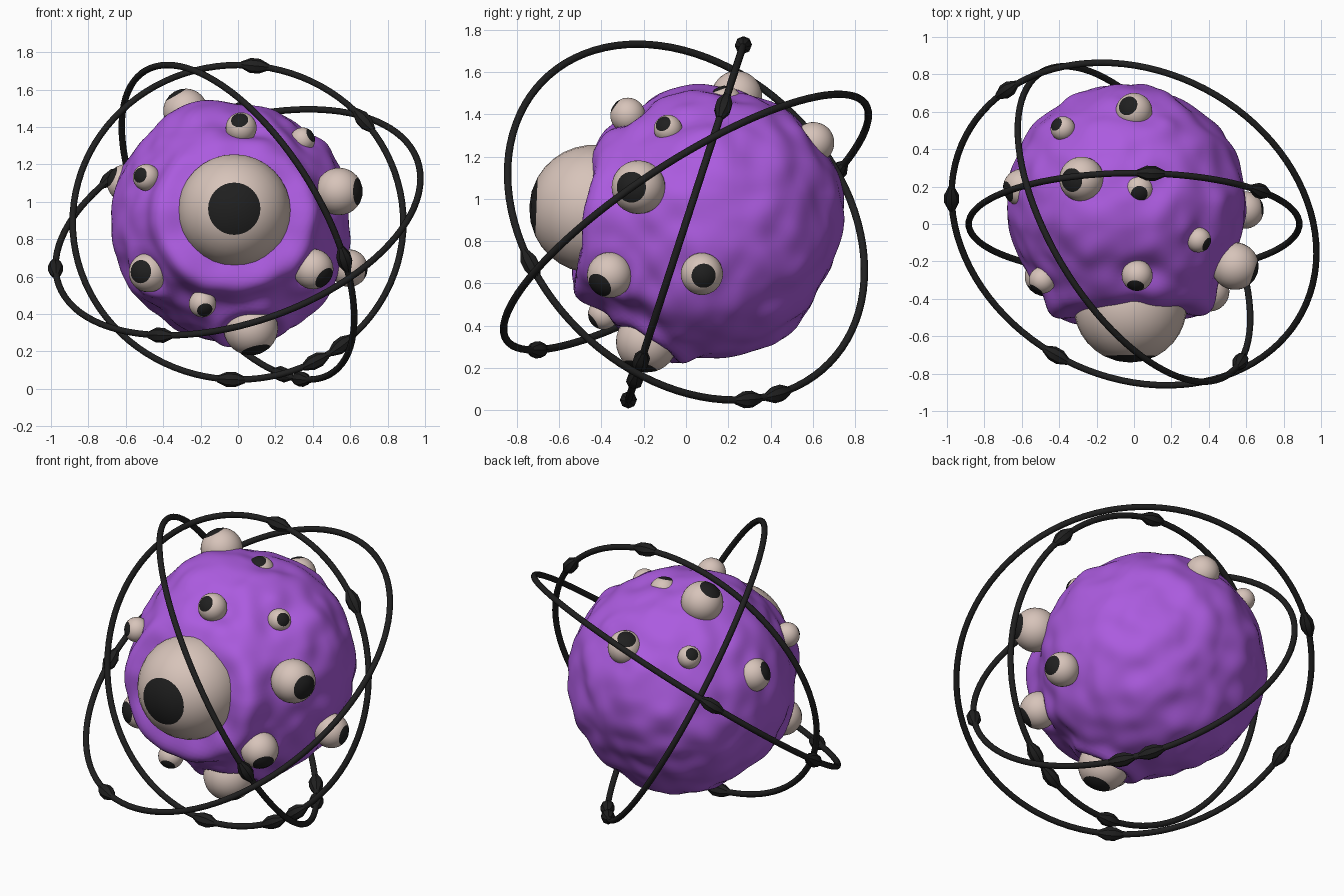
import bpy, bmesh, math
from mathutils import Vector, noise

if "Cube" in bpy.data.objects:
    bpy.data.objects.remove(bpy.data.objects["Cube"])


def material(name, rgb):
    m = bpy.data.materials.new(name)
    m.diffuse_color = (*rgb, 1)
    m.use_nodes = True
    m.node_tree.nodes["Principled BSDF"].inputs["Base Color"].default_value = m.diffuse_color
    return m


PURPLE = material("purple skin", (0.41, 0.105, 0.74))
CREAM = material("pale eye", (0.68, 0.55, 0.49))
BLACK = material("black", (0.014, 0.014, 0.014))


def finish(bm, name, mats, angle=180):
    me = bpy.data.meshes.new(name)
    bmesh.ops.recalc_face_normals(bm, faces=bm.faces)
    bm.to_mesh(me)
    bm.free()
    for m in mats:
        me.materials.append(m)
    ob = bpy.data.objects.new(name, me)
    bpy.context.collection.objects.link(ob)
    for p in me.polygons:
        p.use_smooth = True
    if angle < 180:
        me.set_sharp_from_angle(angle=math.radians(angle))
    return ob


def lathe(bm, profile, sides, centre, axis, painted=0):
    """Spin (radius, height) points round an axis; the first `painted` bands get slot 1."""
    rot = Vector(axis).to_track_quat('Z', 'Y')
    rows = []
    for r, h in profile:
        n = 1 if r < 1e-6 else sides
        rows.append([bm.verts.new(Vector(centre) + rot @ Vector(
            (r * math.cos(math.tau * i / sides), r * math.sin(math.tau * i / sides), h)))
            for i in range(n)])
    for k, (a, b) in enumerate(zip(rows, rows[1:])):
        for i in range(sides):
            j = (i + 1) % sides
            ring = [a[i % len(a)], a[j % len(a)], b[j % len(b)], b[i % len(b)]]
            f = bm.faces.new(list(dict.fromkeys(ring)))
            f.material_index = 1 if k < painted else 0


# Eyes: centre, radius, gaze direction, pupil half angle, swelling of the lid
EYES = [
    ("main_eye", (-0.02, -0.438, 0.952), 0.303, (0.0, -1, 0.04), 27.5, 0.085),
    ("right_upper_eye", (0.54, -0.225, 1.055), 0.127, (0.92, -0.31, 0.0), 35, 0.0),
    ("right_front_eye", (0.402, -0.36, 0.64), 0.108, (0.66, -0.53, -0.53), 35, 0.025),
    ("right_lower_eye", (0.594, 0.075, 0.645), 0.1, (0.98, 0.1, -0.1), 35, 0.0),
    ("left_front_eye", (-0.478, -0.28, 0.622), 0.106, (-0.48, -0.87, 0.05), 36, 0.03),
    ("low_front_eye", (-0.19, -0.39, 0.455), 0.073, (0.2, -0.8, -0.55), 35, 0.0),
    ("bottom_eye", (0.068, -0.185, 0.325), 0.146, (0.22, -0.25, -0.94), 33, 0.045),
    ("left_small_eye", (-0.49, -0.30, 1.13), 0.072, (-0.55, -0.8, 0.2), 35, 0.0),
    ("brow_eye", (0.017, -0.275, 1.395), 0.083, (-0.12, -0.8, 0.6), 34, 0.0),
    ("right_brow_eye", (0.345, -0.085, 1.33), 0.067, (0.75, -0.4, 0.42), 35, 0.0),
    ("crown_eye", (0.025, 0.185, 1.455), 0.08, (0.05, -0.35, 0.93), 34, 0.0),
    ("left_crown_eye", (-0.28, 0.24, 1.485), 0.12, (-0.5, -0.05, 0.85), 32, 0.0),
    ("back_eye", (0.0, 0.603, 1.265), 0.098, (-0.38, 0.35, 0.85), 33, 0.0),
    ("back_left_eye", (-0.38, 0.51, 1.27), 0.066, (-0.62, 0.4, 0.65), 34, 0.0),
    ("left_eye", (-0.60, 0.195, 1.10), 0.10, (-0.88, -0.25, 0.4), 34, 0.0),
]
for name, centre, r, gaze, pupil, _ in EYES:
    steps = 14
    angles = [0, pupil / 2, pupil] + [pupil + (180 - pupil) * i / steps for i in range(1, steps + 1)]
    prof = [(r * math.sin(math.radians(a)), r * math.cos(math.radians(a))) for a in angles]
    bm = bmesh.new()
    lathe(bm, prof, 32, centre, gaze, painted=2)
    finish(bm, name, [CREAM, BLACK])

# Broad lumps and hollows of the body: direction, height, width
LUMPS = [
    ((-0.3, -0.15, 0.95), 0.045, 0.32), ((0.82, 0.0, 0.57), 0.02, 0.25),
    ((0.1, 0.1, 1.0), -0.03, 0.25), ((0.1, -0.62, 0.78), -0.04, 0.22),
    ((0.6, -0.32, 0.7), -0.03, 0.2), ((0.0, 0.9, -0.42), -0.035, 0.35),
    ((0.7, -0.2, -0.68), 0.03, 0.28), ((-0.62, -0.2, -0.77), -0.02, 0.25),
    ((0.55, 0.82, 0.1), -0.025, 0.25), ((0.0, 1.0, 0.12), 0.012, 0.3),
    ((-0.2, 0.4, -0.87), 0.015, 0.3),
]
LUMPS = [(Vector(d).normalized(), h, w) for d, h, w in LUMPS]

# Lumpy body, swollen into a soft lid around the larger eyes, mostly below them
BODY = Vector((-0.04, 0.11, 0.89))
bm = bmesh.new()
bmesh.ops.create_icosphere(bm, subdivisions=6, radius=1)
for v in bm.verts:
    d = v.co.normalized()
    r = 0.64 + 0.022 * noise.noise(d * 4.5)
    for c, h, w in LUMPS:
        r += h * math.exp(-((d - c).length / w) ** 2)
    base = BODY + d * 0.642
    for _, c, er, _, _, lid in EYES:
        rim = (base - Vector(c)).length - er * 1.24
        upper = min(1, max(0, (base.z - c[2]) / er))
        r += lid * (1 - 0.6 * upper) * math.exp(-(rim / (0.035 + er * 0.13)) ** 2)
    v.co = BODY + d * r
finish(bm, "body", [PURPLE])

# Three orbit rings: radius, plane normal, points near which beads sit
CENTRE = Vector((0, 0, 0.89))
BEAD = [(0, -0.075), (0.017, -0.075), (0.04, -0.024), (0.04, 0.024), (0.017, 0.075), (0, 0.075)]
RINGS = [
    ("upright_ring", 0.884, (0, 0.951, -0.308),
     [(0.09, 0.27, 1.727), (0.685, 0.18, 1.444), (-0.037, -0.27, 0.053),
      (0.417, -0.24, 0.14), (0.57, -0.22, 0.21)]),
    ("steep_ring", 0.95, (0.756, 0.46, 0.465),
     [(0.58, -0.74, 0.695), (0.35, 0.30, 0.06), (0.236, 0.43, 0.085)]),
    ("tilted_ring", 1.015, (-0.276, -0.527, 0.803),
     [(-0.97, 0.15, 0.62), (-0.41, -0.69, 0.283), (-0.69, 0.73, 1.13)]),
]
for name, R, normal, beads in RINGS:
    n = Vector(normal).normalized()
    rot = n.to_track_quat('Z', 'Y')
    bpy.ops.mesh.primitive_torus_add(major_segments=96, minor_segments=12, major_radius=R,
                                     minor_radius=0.0175, location=CENTRE, rotation=rot.to_euler())
    ring = bpy.context.object
    ring.name = name
    ring.data.materials.append(BLACK)
    bpy.ops.object.shade_smooth()
    bm = bmesh.new()
    for p in beads:
        q = Vector(p) - CENTRE
        q = (q - n * q.dot(n)).normalized()
        lathe(bm, BEAD, 8, CENTRE + q * R, n.cross(q))
    finish(bm, name + "_beads", [BLACK], 40)
